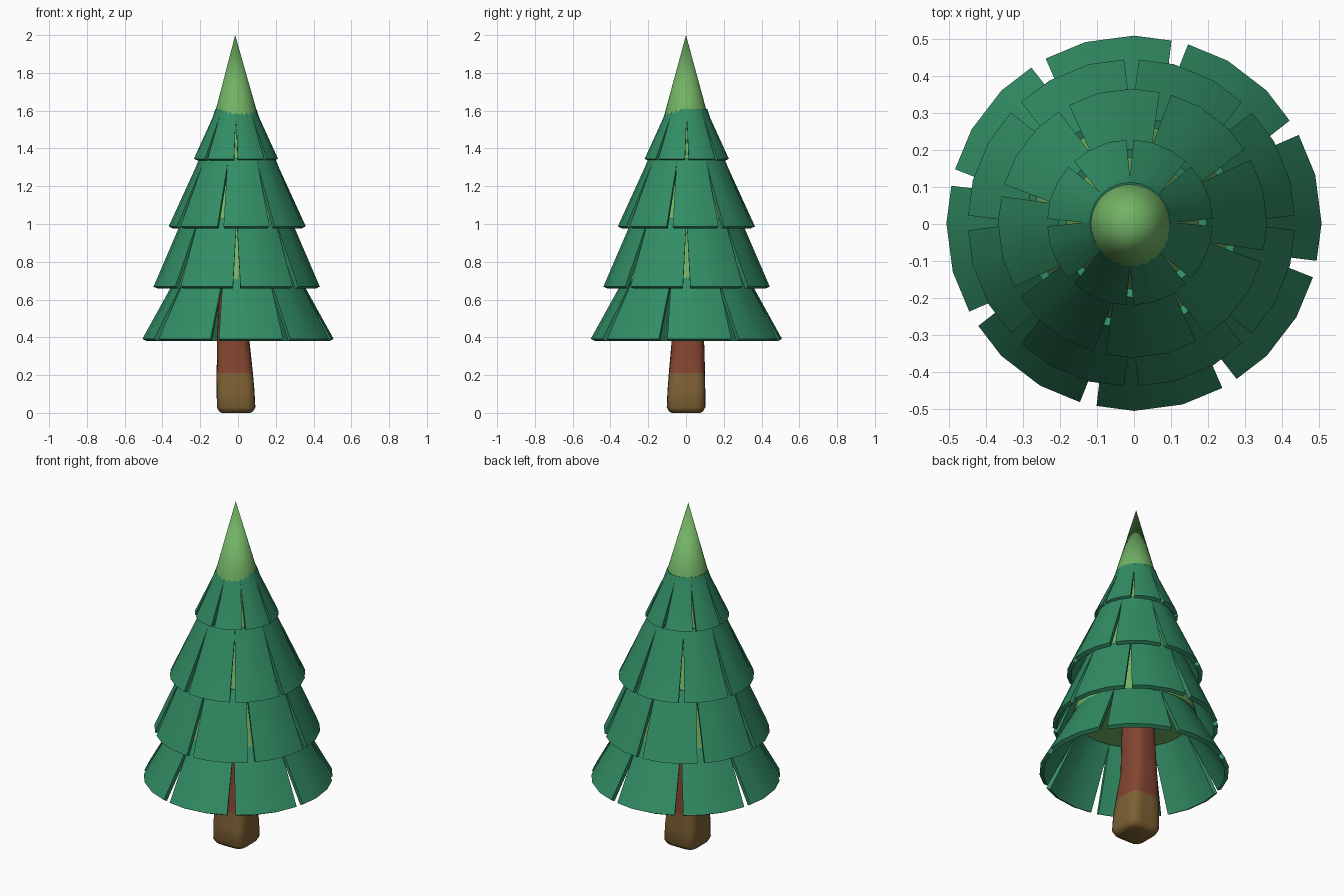
import bpy, bmesh, math

if "Cube" in bpy.data.objects:
    bpy.data.objects.remove(bpy.data.objects["Cube"])


def material(name, rgb):
    m = bpy.data.materials.new(name)
    m.diffuse_color = (*rgb, 1)
    m.use_nodes = True
    m.node_tree.nodes["Principled BSDF"].inputs["Base Color"].default_value = m.diffuse_color
    return m


GREEN = material("pine green", (0.032, 0.27, 0.13))
LIGHT = material("light green", (0.17, 0.45, 0.13))
RED = material("red brown", (0.23, 0.06, 0.03))
BROWN = material("olive brown", (0.21, 0.12, 0.035))


def finish(name, bm, mats, angle=30):
    mesh = bpy.data.meshes.new(name)
    bmesh.ops.recalc_face_normals(bm, faces=bm.faces)
    bm.to_mesh(mesh)
    bm.free()
    for m in mats:
        mesh.materials.append(m)
    ob = bpy.data.objects.new(name, mesh)
    bpy.context.collection.objects.link(ob)
    bpy.ops.object.select_all(action='DESELECT')
    ob.select_set(True)
    bpy.context.view_layer.objects.active = ob
    bpy.ops.object.shade_smooth_by_angle(angle=math.radians(angle))
    return ob


def loft(bm, rings):
    """Join rings of verts with quads."""
    for a, b in zip(rings, rings[1:]):
        n = len(a)
        for i in range(n):
            j = (i + 1) % n
            bm.faces.new((a[i], a[j], b[j], b[i]))


def poly_r(r, deg):
    """Radius of a 24-sided polygon at an angle."""
    d = math.radians(deg % 15 - 7.5)
    return r * math.cos(math.radians(7.5)) / math.cos(d)


def tier(name, profile, cx, cy, start, gap=2.6, thick=0.024):
    """Ring of eight thick flaps; profile = (radius, z, share of gap) going up."""
    bm = bmesh.new()
    for s in range(8):
        a0 = start + 45 * s
        a1 = a0 + 45
        inner = [a for a in range(-360, 721, 15) if a0 + gap + 1 < a < a1 - gap - 1]
        outer_g, inner_g = [], []
        for k, (r, z, g) in enumerate(profile):
            # slope of the flap gives the direction of its thickness
            lo, hi = profile[max(k - 1, 0)], profile[min(k + 1, len(profile) - 1)]
            dr, dz = lo[0] - hi[0], hi[1] - lo[1]
            ln = math.hypot(dr, dz)
            for grid, t in ((outer_g, 0), (inner_g, thick)):
                row = []
                for a in [a0 + gap * g] + inner + [a1 - gap * g]:
                    rr = poly_r(r - t * dz / ln, a)
                    row.append(bm.verts.new((cx + rr * math.cos(math.radians(a)),
                                             cy + rr * math.sin(math.radians(a)),
                                             z - t * dr / ln)))
                grid.append(row)
        # closed loops around each flap: outer row then inner row back
        rings = [o + i[::-1] for o, i in zip(outer_g, inner_g)]
        loft(bm, rings)
        n = len(inner) + 2
        for ring in (rings[0], rings[-1]):
            for i in range(n - 1):
                bm.faces.new((ring[i], ring[i + 1], ring[2 * n - 2 - i], ring[2 * n - 1 - i]))
    return finish(name, bm, [GREEN])


# Four overlapping branch skirts
tier("bottom_branches", [(0.506, 0.392, 1), (0.325, 0.72, 0)], 0.0, 0.002, 30.8)
tier("lower_middle_branches", [(0.443, 0.668, 1), (0.285, 1.03, 0)], -0.007, 0.003, 0)
tier("upper_middle_branches", [(0.363, 0.987, 1), (0.22, 1.30, 0.05), (0.2, 1.35, 0)],
     -0.004, 0.002, 30.8)
tier("top_branches", [(0.224, 1.345, 1), (0.125, 1.56, 0.05), (0.108, 1.61, 0)],
     -0.011, 0.004, 0)

# Light green core whose upper end is the tip
bm = bmesh.new()
rings = []
for r, z, cx in [(0.335, 0.71, -0.006), (0.106, 1.61, -0.01)]:
    rings.append([bm.verts.new((cx + r * math.cos(math.tau * i / 32),
                                r * math.sin(math.tau * i / 32), z)) for i in range(32)])
loft(bm, rings)
bm.faces.new(rings[0])
apex = bm.verts.new((-0.015, 0, 2.0))
for i in range(32):
    bm.faces.new((rings[1][i], rings[1][(i + 1) % 32], apex))
finish("core_and_tip", bm, [LIGHT])

# Leaning trunk: rounded square at the base, rounder towards the top
bm = bmesh.new()
rings = []
sections = [  # z, half width, x, y, squareness
    (0.0, 0.075, -0.01, 0.0, 5), (0.008, 0.09, -0.01, 0.0, 5), (0.03, 0.102, -0.01, 0.0, 5),
    (0.12, 0.100, -0.013, 0.002, 5), (0.21, 0.096, -0.017, 0.005, 4.2),
    (0.38, 0.086, -0.025, 0.010, 3.2), (0.72, 0.075, -0.02, 0.008, 3)]
for z, h, x, y, p in sections:
    ring = []
    for i in range(32):
        c, s = math.cos(math.tau * i / 32), math.sin(math.tau * i / 32)
        k = h / (abs(c) ** p + abs(s) ** p) ** (1 / p)
        ring.append(bm.verts.new((x + k * c, y + k * s, z)))
    rings.append(ring)
loft(bm, rings)
bm.faces.new(rings[0])
bm.faces.new(rings[-1])
for f in bm.faces:
    f.material_index = 1 if f.calc_center_median().z < 0.21 else 0
finish("trunk", bm, [RED, BROWN], 45)
